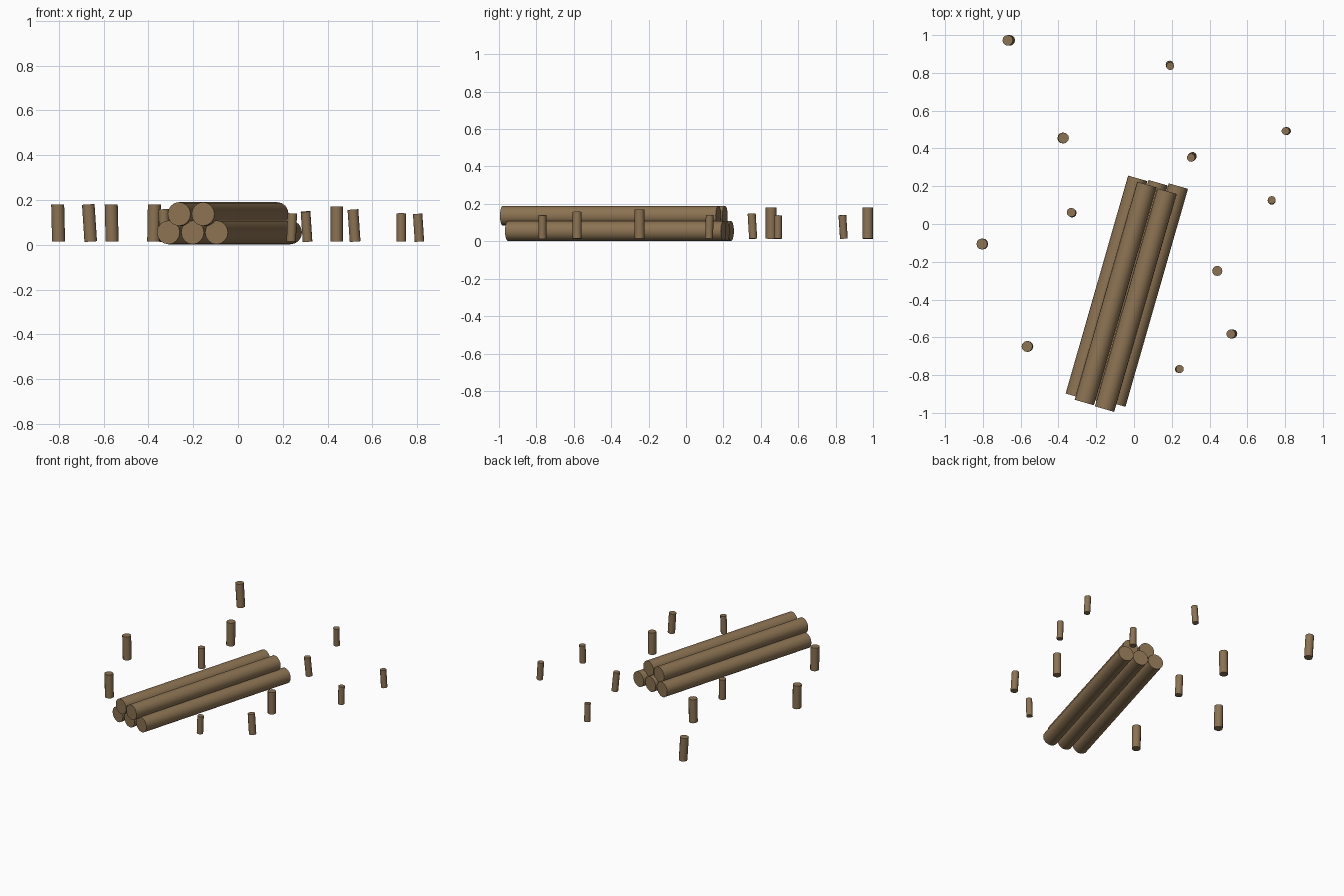
import bpy, math
from mathutils import Vector

wood = bpy.data.materials.new("wood")
wood.diffuse_color = (0.26, 0.17, 0.085, 1)


def cylinder_between(name, a, b, radius, sides):
    a, b = Vector(a), Vector(b)
    axis = b - a
    bpy.ops.mesh.primitive_cylinder_add(
        vertices=sides, radius=radius, depth=axis.length, location=(a + b) / 2,
        rotation=axis.to_track_quat('Z', 'Y').to_euler())
    ob = bpy.context.object
    ob.name = name
    ob.data.materials.append(wood)
    bpy.ops.object.shade_smooth_by_angle(angle=math.radians(35))


# Stacked logs: three below, two in the hollows above
YAW = math.radians(16)
LENGTH, RADIUS = 1.2, 0.053
run = Vector((math.sin(YAW), math.cos(YAW), 0)) * LENGTH
logs = {  # front end centre
    "lower_log_left": (-0.311, -0.912, 0.055),
    "lower_log_middle": (-0.203, -0.935, 0.055),
    "lower_log_right": (-0.096, -0.953, 0.055),
    "upper_log_left": (-0.263, -0.945, 0.137),
    "upper_log_right": (-0.156, -0.98, 0.137),
}
for name, front in logs.items():
    front = Vector(front)
    cylinder_between(name, front, front + run, RADIUS, 16)

# Scattered stakes: x, y, top height, radius, lean in x, lean in y
stakes = [
    (-0.663, 0.972, 0.18, 0.028, -0.011, 0.0),
    (0.19, 0.84, 0.14, 0.021, 0.003, -0.008),
    (-0.375, 0.455, 0.18, 0.029, 0.003, 0.0),
    (0.806, 0.492, 0.138, 0.021, -0.008, 0.0),
    (0.306, 0.355, 0.148, 0.022, -0.009, -0.008),
    (-0.33, 0.06, 0.158, 0.024, -0.004, 0.003),
    (0.729, 0.125, 0.14, 0.021, 0.0, 0.004),
    (-0.803, -0.106, 0.18, 0.029, -0.004, 0.0),
    (0.441, -0.248, 0.17, 0.027, 0.0, 0.0),
    (-0.564, -0.648, 0.18, 0.029, -0.004, 0.0),
    (0.518, -0.582, 0.157, 0.024, -0.010, 0.0),
    (0.24, -0.768, 0.14, 0.021, 0.005, 0.0),
]
for i, (x, y, top, r, lx, ly) in enumerate(stakes, 1):
    cylinder_between(f"stake_{i}", (x - lx / 2, y - ly / 2, 0.014),
                     (x + lx / 2, y + ly / 2, top), r, 12)
